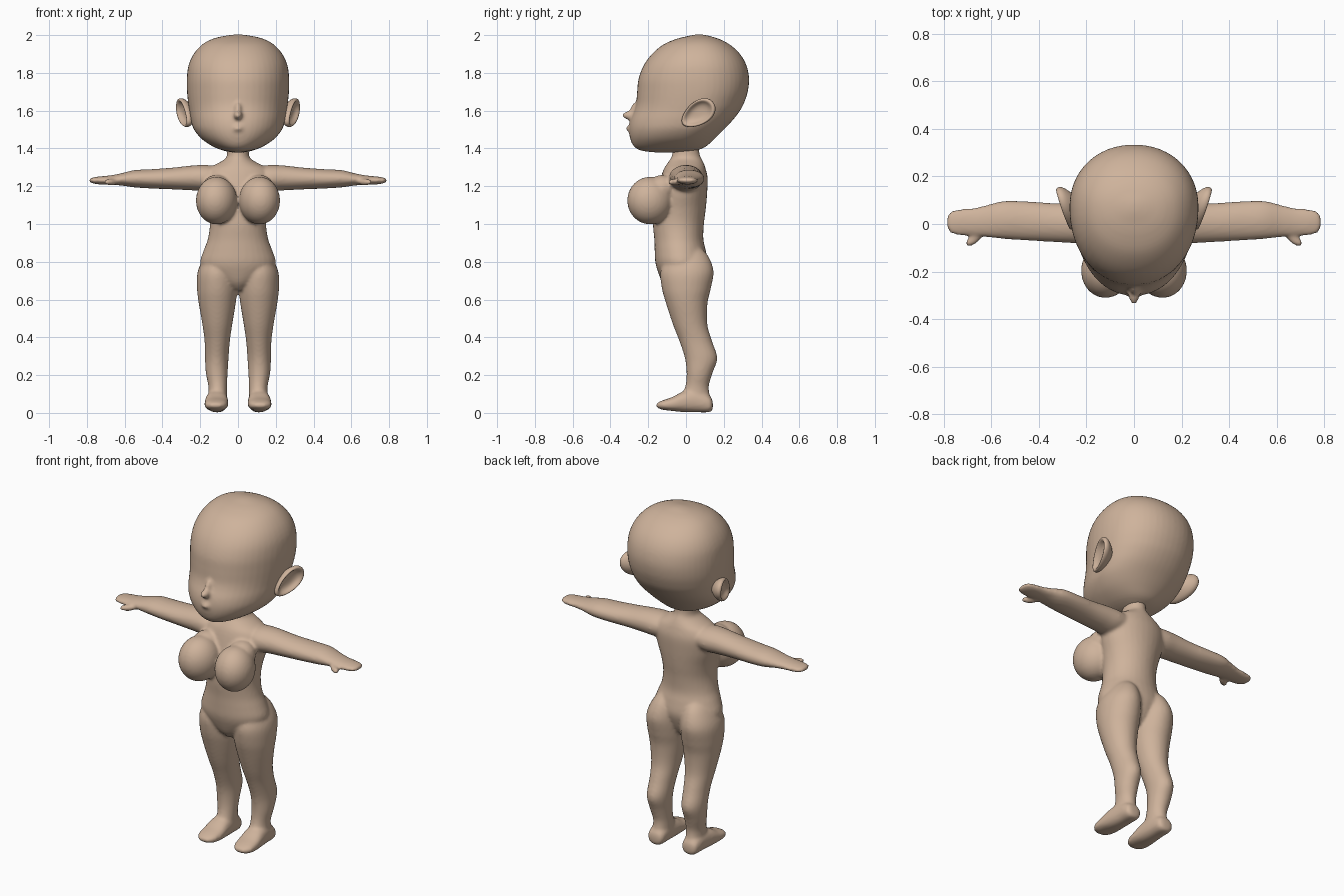
import bpy, bmesh, math
from mathutils import Vector, Matrix

skin = bpy.data.materials.new("tan skin")
skin.diffuse_color = (0.62, 0.45, 0.33, 1)


def loft(bm, rings, axis='z', sx=1, seg=32, sub=5, power=1.0):
    """Smooth tube through rings (t, a0, a1, b0, b1[, a/b centre]) along an axis."""
    fine, n = [], len(rings)
    for i in range(n - 1):
        p = [rings[max(0, min(n - 1, i + k))] for k in (-1, 0, 1, 2)]
        for s in range(sub):
            u = s / sub
            fine.append([0.5 * (2 * b + (c - a) * u + (2 * a - 5 * b + 4 * c - d) * u * u
                                + (3 * b - a - 3 * c + d) * u ** 3) for a, b, c, d in zip(*p)])
    fine.append(list(rings[-1]))

    def place(t, a, b):
        v = {'z': (a, b, t), 'x': (t, a, b), 'y': (a, t, b)}[axis]
        return bm.verts.new((v[0] * sx, v[1], v[2]))

    loops = []
    for r in fine:
        t, a0, a1, b0, b1 = r[:5]
        ca = (a0 + a1) / 2
        cb = r[5] if len(r) > 5 else (b0 + b1) / 2
        loop = []
        for k in range(seg):
            c, s = math.cos(2 * math.pi * k / seg), math.sin(2 * math.pi * k / seg)
            x = math.copysign(abs(c) ** power, c) * (a1 - a0) / 2
            y = math.copysign(abs(s) ** power, s) * ((b1 - cb) if s > 0 else (cb - b0))
            loop.append(place(t, ca + x, cb + y))
        loops.append(loop)
    faces = []
    for A, B in zip(loops, loops[1:]):
        for k in range(seg):
            faces.append(bm.faces.new((A[k], A[(k + 1) % seg], B[(k + 1) % seg], B[k])))
    faces += [bm.faces.new(loops[0]), bm.faces.new(loops[-1])]
    bmesh.ops.recalc_face_normals(bm, faces=faces)


def ball(bm, centre, radii, rot=None):
    m = Matrix.Translation(centre) @ (rot or Matrix()) @ Matrix.Diagonal((*radii, 1))
    bmesh.ops.create_uvsphere(bm, u_segments=32, v_segments=20, radius=1, matrix=m)


def finish(bm, name, voxel=None, smooth=0):
    me = bpy.data.meshes.new(name)
    for f in bm.faces:
        f.smooth = True
    bm.to_mesh(me)
    bm.free()
    ob = bpy.data.objects.new(name, me)
    bpy.context.collection.objects.link(ob)
    me.materials.append(skin)
    if voxel:
        r = ob.modifiers.new("fuse", 'REMESH')
        r.mode, r.voxel_size, r.use_smooth_shade = 'VOXEL', voxel, True
        s = ob.modifiers.new("soften", 'SMOOTH')
        s.factor, s.iterations = 0.5, smooth
    return ob


# Body: torso, limbs and bust fused into one skin
body = bmesh.new()
loft(body, [  # torso and neck
    (0.65, -.03, .03, -.09, .05), (0.69, -.10, .10, -.125, .08), (0.75, -.18, .18, -.15, .105),
    (0.80, -.20, .20, -.163, .115), (0.86, -.182, .182, -.166, .105), (0.92, -.16, .16, -.168, .092),
    (1.0, -.149, .149, -.175, .095), (1.08, -.158, .158, -.17, .105), (1.16, -.18, .18, -.155, .112),
    (1.24, -.19, .19, -.135, .115), (1.29, -.165, .165, -.118, .105), (1.32, -.11, .11, -.10, .095),
    (1.345, -.068, .068, -.082, .083), (1.37, -.058, .058, -.073, .072), (1.42, -.058, .058, -.07, .07)])
for s in (-1, 1):
    loft(body, [  # leg with buttock
        (.88, .06, .13, -.05, .07), (.83, .025, .175, -.10, .118), (.75, .008, .213, -.135, .146),
        (.66, .004, .217, -.128, .132), (.58, .012, .208, -.106, .114), (.47, .03, .189, -.07, .113),
        (.38, .043, .177, -.035, .138), (.29, .05, .175, -.006, .166), (.21, .055, .17, .003, .14),
        (.14, .058, .157, -.004, .121), (.08, .058, .158, -.03, .128), (.03, .063, .16, -.03, .128)],
        sx=s)
    loft(body, [  # foot
        (.142, .085, .135, .02, .06), (.125, .063, .158, .004, .09), (.06, .056, .165, .003, .12),
        (-.01, .053, .173, .004, .115), (-.07, .052, .178, .01, .085), (-.12, .06, .174, .016, .068),
        (-.148, .08, .155, .025, .055), (-.158, .10, .135, .033, .046)], 'y', sx=s, power=.85)
    loft(body, [  # arm and palm
        (.08, -.07, .08, 1.20, 1.30), (.16, -.09, .09, 1.175, 1.312), (.24, -.082, .088, 1.178, 1.31),
        (.34, -.076, .088, 1.183, 1.299), (.46, -.069, .096, 1.188, 1.29), (.55, -.063, .097, 1.194, 1.285),
        (.62, -.055, .08, 1.204, 1.268), (.68, -.05, .067, 1.208, 1.257), (.74, -.047, .062, 1.21, 1.251),
        (.775, -.036, .05, 1.217, 1.245), (.788, -.012, .025, 1.225, 1.237)], 'x', sx=s)
    # thumb
    ball(body, (s * .672, -.06, 1.222), (.048, .021, .018), Matrix.Rotation(s * math.radians(-42), 4, 'Z'))
    # bust
    ball(body, (s * .114, -.19, 1.124), (.108, .122, .126), Matrix.Rotation(s * math.radians(14), 4, 'Z'))
    # fill running from bust up to collar
    ball(body, (s * .115, -.125, 1.19), (.075, .075, .07))
finish(body, "body", .009, 6)

# Head: horizontal rings, last value is the y of the widest point
head = bmesh.new()
loft(head, [
    (1.378, -.02, .02, -.15, .03, -.06), (1.388, -.075, .075, -.235, .055, -.06),
    (1.41, -.132, .132, -.275, .105, -.05), (1.45, -.192, .192, -.295, .15, -.03),
    (1.50, -.233, .233, -.302, .20, 0), (1.55, -.25, .25, -.295, .248, .03),
    (1.60, -.258, .258, -.275, .286, .05), (1.64, -.264, .264, -.264, .307, .06),
    (1.70, -.27, .27, -.259, .327, .07), (1.77, -.271, .271, -.251, .334, .07),
    (1.84, -.262, .262, -.224, .32, .07), (1.90, -.235, .235, -.18, .286, .07),
    (1.95, -.19, .19, -.12, .232, .07), (1.98, -.135, .135, -.05, .175, .07),
    (1.995, -.075, .075, .01, .125, .07), (2.003, -.02, .02, .05, .09, .07)],
    seg=48, power=.95)
ball(head, (0, -.29, 1.575), (.024, .048, .024))                       # nose
ball(head, (0, -.268, 1.60), (.02, .03, .05), Matrix.Rotation(math.radians(-18), 4, 'X'))  # bridge
ball(head, (0, -.295, 1.505), (.03, .022, .018))                       # lips
finish(head, "head", .009, 6)

# Ears: dished ovals, rings of (scale, depth) in a tilted plane
for s, name in ((1, "left_ear"), (-1, "right_ear")):
    bm = bmesh.new()
    u = Vector((.055, .15, .10)).normalized()
    n = Vector((.88, -.42, -.15))
    n = (n - u * n.dot(u)).normalized()
    v = n.cross(u)
    c = Vector((.285, .065, 1.585))
    loops = []
    for k, d in ((.12, -.012), (.5, -.010), (.7, .002), (.8, .014), (.92, .017), (1, .006),
                 (.96, -.012), (.75, -.03), (.45, -.05), (.15, -.06)):
        loop = []
        for i in range(32):
            a = 2 * math.pi * i / 32
            w = .064 + .012 * math.cos(a)  # wider at the top, narrower at the lobe
            p = c + u * (.106 * k * math.cos(a)) + v * (w * k * math.sin(a)) + n * d
            loop.append(bm.verts.new((p.x * s, p.y, p.z)))
        loops.append(loop)
    for A, B in zip(loops, loops[1:]):
        for i in range(32):
            bm.faces.new((A[i], A[(i + 1) % 32], B[(i + 1) % 32], B[i]))
    bm.faces.new(loops[0])
    bm.faces.new(loops[-1])
    bmesh.ops.recalc_face_normals(bm, faces=bm.faces)
    ob = finish(bm, name)
    ob.modifiers.new("round", 'SUBSURF').levels = 1
